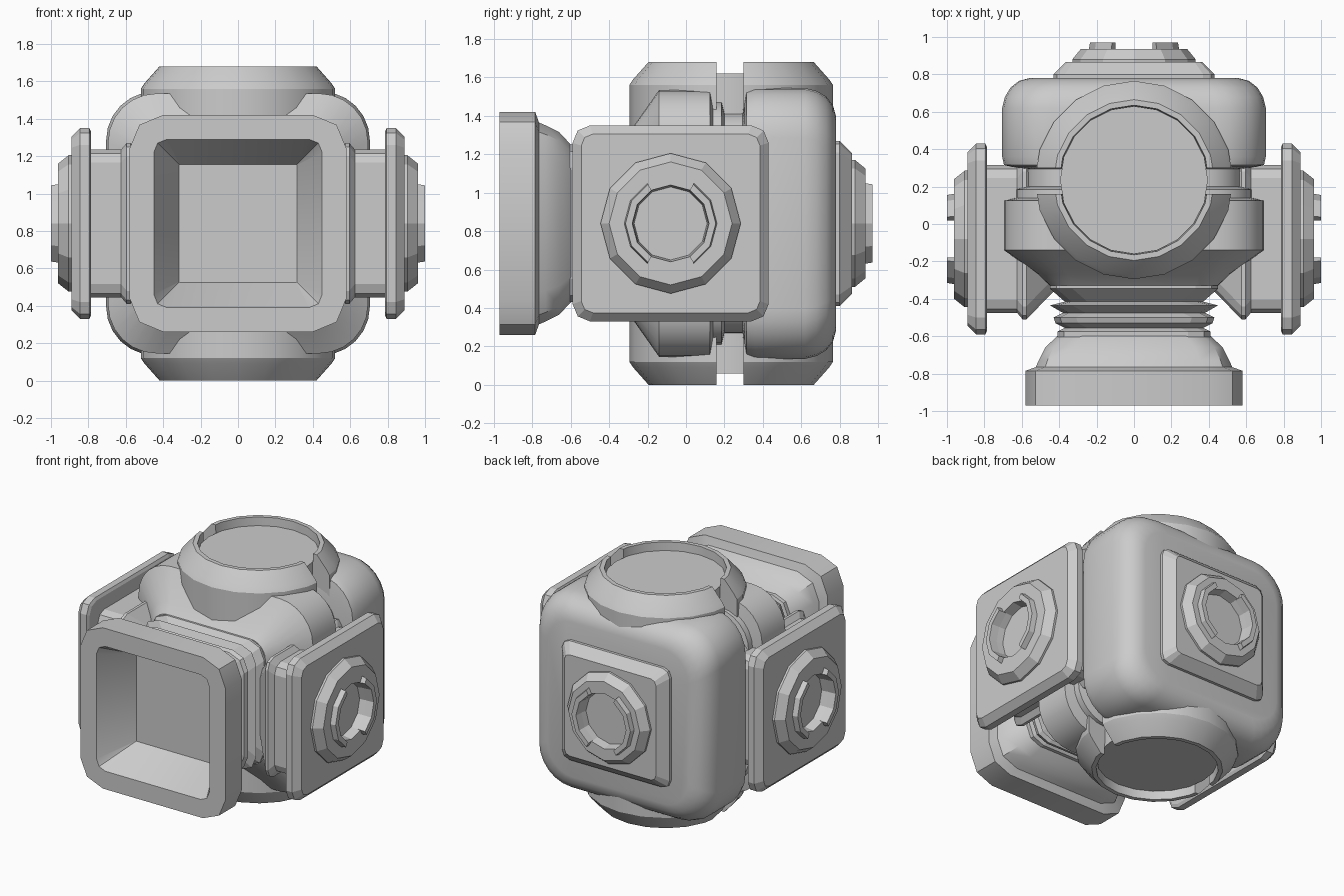
import bpy, bmesh, math

if "Cube" in bpy.data.objects:
    bpy.data.objects.remove(bpy.data.objects["Cube"])

CZ = 0.84      # height of the centre axis
POD_Y = -0.08  # centre of the side pods
TUR_Y = 0.235  # centre of the top and bottom turrets


def rsq(w, half, r, segs=2):
    """Rounded-square ring at depth w."""
    pts = []
    c = half - r
    for k in range(4):
        sx, sy = [(1, 1), (-1, 1), (-1, -1), (1, -1)][k]
        for i in range(segs + 1):
            a = math.pi / 2 * (k + i / segs)
            pts.append((sx * c + r * math.cos(a), sy * c + r * math.sin(a), w))
    return pts


def circ(w, r, n):
    """Circular ring at depth w."""
    return [(r * math.cos(2 * math.pi * i / n), r * math.sin(2 * math.pi * i / n), w)
            for i in range(n)]


def loft(name, rings, place, smooth=None, cut=None):
    """Skin a closed solid through rings; optionally cut by a plane (co, no)."""
    bm = bmesh.new()
    vs = [[bm.verts.new(place(*p)) for p in ring] for ring in rings]
    n = len(vs[0])
    for a, b in zip(vs, vs[1:]):
        for i in range(n):
            j = (i + 1) % n
            bm.faces.new((a[i], a[j], b[j], b[i]))
    bm.faces.new(vs[0])
    bm.faces.new(vs[-1])
    if cut:
        res = bmesh.ops.bisect_plane(bm, geom=bm.verts[:] + bm.edges[:] + bm.faces[:],
                                     plane_co=cut[0], plane_no=cut[1], clear_outer=True)
        edges = [e for e in bm.edges if e.is_boundary]
        bmesh.ops.triangle_fill(bm, edges=edges, use_beauty=True)
    bmesh.ops.recalc_face_normals(bm, faces=bm.faces)
    me = bpy.data.meshes.new(name)
    bm.to_mesh(me)
    bm.free()
    if smooth:
        me.shade_smooth()
        me.set_sharp_from_angle(angle=math.radians(smooth))
    ob = bpy.data.objects.new(name, me)
    bpy.context.collection.objects.link(ob)
    return ob


def along_y(u, v, w):
    return (u, w, CZ + v)


def side(s):
    return lambda u, v, w: (s * w, POD_Y + u, CZ + v)


def vertical(s):
    return lambda u, v, w: (u, TUR_Y + v, CZ + s * w)


def dial(name, place, w, h, top, r0, r1):
    """Twelve-sided raised dial with a recess and two curved lips."""
    loft(name, [circ(w - 0.02, r0, 12), circ(w + 0.015, r0, 12), circ(w + h, r1, 12),
                circ(w + h, 0.2, 12), circ(w + 0.004, 0.19, 12)], place)
    for k, mid in enumerate((0, math.pi)):
        arc = []
        for i in range(5):
            a = mid + math.radians(-60 + 30 * i)
            c, s = math.cos(a), math.sin(a)
            arc.append([(r * c, r * s, z) for r, z in
                        ((0.195, w + h - 0.02), (0.245, w + h - 0.02), (0.235, top), (0.2, top))])
        loft(f"{name}_lip_{k}", arc, place)


# Main body: front shell, grooved waist and back shell in one loft
body = [(-0.33, 0.45, 0.12), (-0.27, 0.51, 0.16), (-0.14, 0.695, 0.26), (0.125, 0.695, 0.26),
        (0.14, 0.63, 0.24), (0.185, 0.63, 0.24), (0.2, 0.575, 0.22), (0.295, 0.575, 0.22),
        (0.305, 0.65, 0.24), (0.315, 0.695, 0.26), (0.36, 0.705, 0.26), (0.62, 0.705, 0.26),
        (0.68, 0.69, 0.26), (0.73, 0.66, 0.25), (0.765, 0.615, 0.23), (0.78, 0.56, 0.2)]
loft("body_shell", [rsq(*s, 6) for s in body], along_y, smooth=35)

# Bellows between body and hood
bellows = [(-0.30, 0.45), (-0.345, 0.45), (-0.415, 0.37), (-0.435, 0.45), (-0.475, 0.38),
           (-0.50, 0.43), (-0.53, 0.42), (-0.555, 0.37), (-0.575, 0.41), (-0.62, 0.41)]
loft("bellows", [rsq(w, h, 0.12) for w, h in bellows], along_y)

# Square hood with tapered opening
hood = [(-0.59, 0.40, 0.13), (-0.66, 0.475, 0.15), (-0.73, 0.51, 0.16), (-0.765, 0.525, 0.17),
        (-0.785, 0.58, 0.18), (-0.97, 0.58, 0.18), (-0.97, 0.45, 0.07), (-0.71, 0.315, 0.004)]
loft("hood", [rsq(*s, 2) for s in hood], along_y, smooth=30)

# Side pods: neck, plate and dial on both sides
for s, tag in ((1, "right"), (-1, "left")):
    p = side(s)
    neck = [(0.40, 0.25), (0.575, 0.43), (0.595, 0.43), (0.625, 0.395), (0.80, 0.395)]
    loft(f"{tag}_pod_neck", [rsq(w, h, 0.07) for w, h in neck], p)
    plate = [(0.785, 0.49, 0.08), (0.795, 0.51, 0.09), (0.845, 0.51, 0.09), (0.89, 0.465, 0.06)]
    loft(f"{tag}_pod_plate", [rsq(*q) for q in plate], p)
    dial(f"{tag}_dial", p, 0.89, 0.072, 1.0, 0.365, 0.32)

# Back plate and dial
loft("back_plate", [rsq(0.74, 0.43, 0.06), rsq(0.80, 0.43, 0.06), rsq(0.865, 0.365, 0.04)], along_y)
dial("back_dial", along_y, 0.865, 0.07, 0.97, 0.33, 0.285)

# Turrets above and below: split collar plus inset cap
for s, tag in ((1, "top"), (-1, "bottom")):
    p = vertical(s)
    collar = [(0.46, 0.53), (0.72, 0.53), (0.75, 0.51), (0.84, 0.43), (0.84, 0.40), (0.74, 0.395)]
    rings = [circ(w, r, 20) for w, r in collar]
    loft(f"{tag}_collar_front", rings, p, smooth=30, cut=((0, 0.16, 0), (0, 1, 0)))
    loft(f"{tag}_collar_back", rings, p, smooth=30, cut=((0, 0.30, 0), (0, -1, 0)))
    loft(f"{tag}_cap", [circ(0.5, 0.395, 20), circ(0.78, 0.395, 20)], p, smooth=30)
